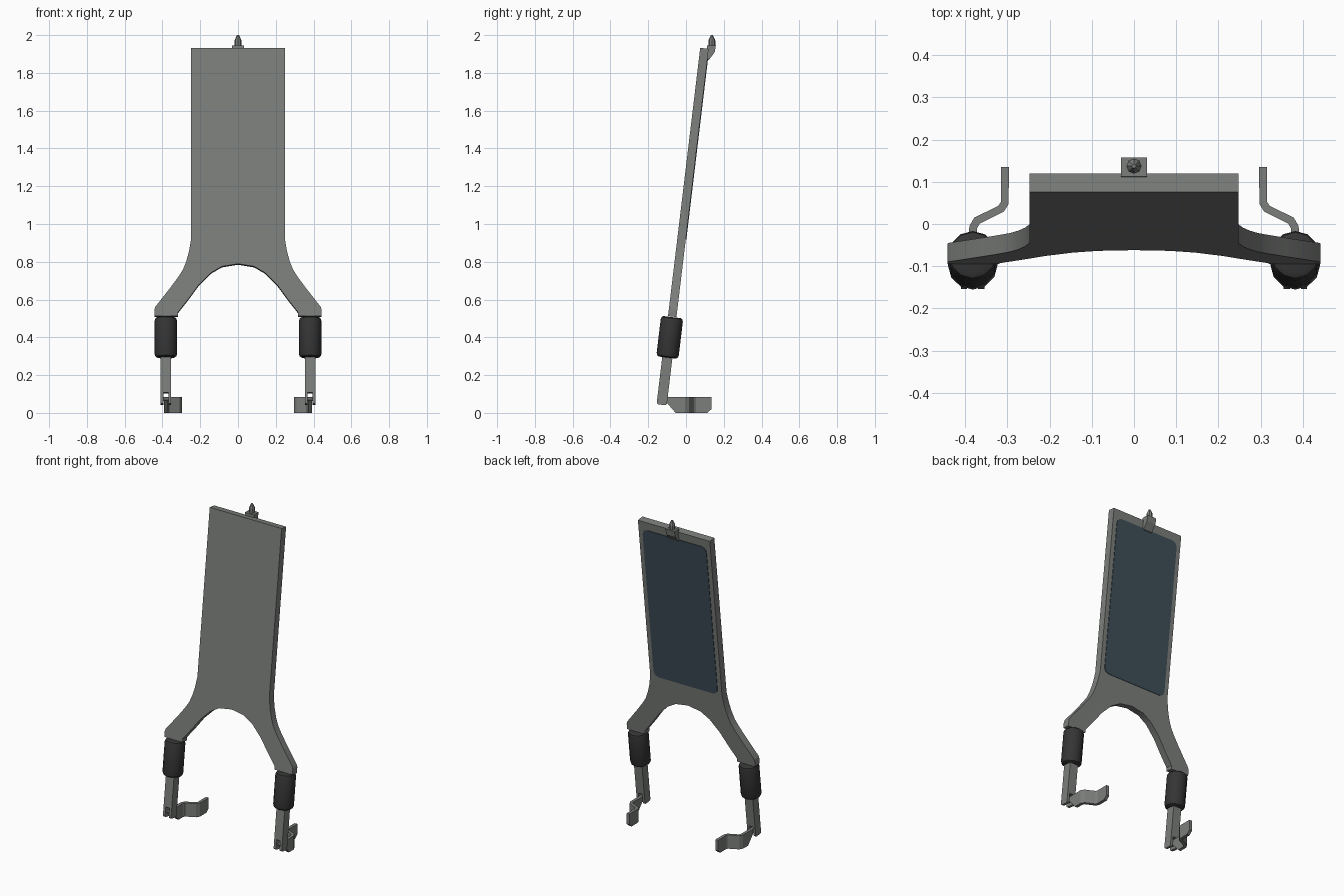
import bpy, bmesh, math
from mathutils import Matrix, Vector

if "Cube" in bpy.data.objects:
    bpy.data.objects.remove(bpy.data.objects["Cube"])

TILT = math.atan(0.12)
# leaning frame shared by board, legs and grips: local z runs up the board
LEAN = Matrix.Translation((0, -0.134, 0)) @ Matrix.Rotation(-TILT, 4, 'X')
K = 1 / math.cos(TILT)          # world height -> distance along the board


def material(name, rgb):
    m = bpy.data.materials.new(name)
    m.diffuse_color = (*rgb, 1)
    m.use_nodes = True
    m.node_tree.nodes["Principled BSDF"].inputs["Base Color"].default_value = m.diffuse_color
    return m


GREY = material("grey_metal", (0.20, 0.21, 0.20))
FOAM = material("black_foam", (0.035, 0.035, 0.035))
PAD = material("dark_blue_panel", (0.047, 0.077, 0.098))


def finish(name, bm, mat, matrix=Matrix(), smooth=False):
    bmesh.ops.recalc_face_normals(bm, faces=bm.faces)
    bm.transform(matrix)
    me = bpy.data.meshes.new(name)
    bm.to_mesh(me)
    bm.free()
    me.materials.append(mat)
    ob = bpy.data.objects.new(name, me)
    bpy.context.collection.objects.link(ob)
    if smooth:
        bpy.context.view_layer.objects.active = ob
        ob.select_set(True)
        bpy.ops.object.shade_smooth_by_angle(angle=math.radians(35))
        ob.select_set(False)
    return ob


def slab(points, start, depth):
    """Extrude a closed list of 3D points along a vector."""
    bm = bmesh.new()
    f = bm.faces.new([bm.verts.new(Vector(p) + Vector(start)) for p in points])
    ext = bmesh.ops.extrude_face_region(bm, geom=[f])
    bmesh.ops.translate(bm, vec=depth,
                        verts=[v for v in ext['geom'] if isinstance(v, bmesh.types.BMVert)])
    return bm


def lathe(profile, sides):
    """Closed solid of revolution from (radius, height) pairs."""
    bm = bmesh.new()
    rings = [[bm.verts.new((r * math.cos(2 * math.pi * i / sides),
                            r * math.sin(2 * math.pi * i / sides), z))
              for i in range(sides)] for r, z in profile]
    for a, b in zip(rings, rings[1:]):
        for i in range(sides):
            j = (i + 1) % sides
            bm.faces.new((a[i], a[j], b[j], b[i]))
    bm.faces.new(rings[0])
    bm.faces.new(rings[-1])
    return bm


# board with forked lower arms
half = [(0.248, 1.93), (0.248, 0.92), (0.259, 0.855), (0.274, 0.80), (0.292, 0.755),
        (0.318, 0.715), (0.36, 0.658), (0.437, 0.56), (0.442, 0.545), (0.442, 0.51),
        (0.318, 0.51), (0.318, 0.53), (0.265, 0.597), (0.21, 0.672), (0.145, 0.738),
        (0.085, 0.773), (0, 0.787)]
outline = half + [(-x, z) for x, z in reversed(half[:-1])]
finish("board", slab([(x, 0, z * K) for x, z in outline], (0, -0.0225, 0), (0, 0.045, 0)),
       GREY, LEAN, True)

# rounded panel on the back of the board
R, PW, Z0, Z1 = 0.035, 0.22, 0.92, 1.88
corners = [(PW - R, Z1 - R, 0), (-PW + R, Z1 - R, 90), (-PW + R, Z0 + R, 180), (PW - R, Z0 + R, 270)]
pts = []
for cx, cz, a0 in corners:
    for i in range(6):
        a = math.radians(a0 + 18 * i)
        pts.append((cx + R * math.cos(a), 0, (cz + R * math.sin(a)) * K))
finish("back_panel", slab(pts, (0, 0.0215, 0), (0, 0.004, 0)), PAD, LEAN)

# wedge bracket and pin at the top
wedge = [(0, 0.112, 1.945), (0, 0.158, 1.945), (0, 0.152, 1.91), (0, 0.121, 1.868), (0, 0.110, 1.868)]
finish("top_bracket", slab(wedge, (-0.031, 0, 0), (0.062, 0, 0)), GREY)
finish("top_pin", lathe([(0.018, 1.94), (0.018, 1.972), (0.013, 1.984), (0.005, 2.0)], 8),
       GREY, Matrix.Translation((0, 0.137, 0)))

CX = 0.382
for s, side in ((1, "right"), (-1, "left")):
    # foam grip sleeve
    g0, g1 = 0.293 * K, 0.507 * K
    finish("grip_" + side,
           lathe([(0.046, g0), (0.055, g0 + 0.006), (0.059, g0 + 0.018),
                  (0.059, g1 - 0.018), (0.055, g1 - 0.006), (0.046, g1)], 12),
           FOAM, LEAN @ Matrix.Translation((s * CX, 0, 0)), True)

    # square leg ending in a slotted fork
    b = 0.043
    leg = [(-0.028, 0.5), (0.028, 0.5), (0.028, b), (0.013, b), (0.013, 0.106),
           (-0.013, 0.106), (-0.013, b), (-0.028, b)]
    bm = slab([(s * (CX + x), 0, z * K) for x, z in leg], (0, -0.027, 0), (0, 0.054, 0))
    low = [e for e in bm.edges if all(v.co.z < b * K + 0.001 for v in e.verts)
           and abs(e.verts[0].co.x - e.verts[1].co.x) > 0.01]
    bmesh.ops.bevel(bm, geom=low, offset=0.01, segments=2, profile=0.5, affect='EDGES')
    finish("leg_" + side, bm, GREY, LEAN)

    # cross pin inside the fork
    turn = Matrix.Rotation(math.pi / 2, 4, 'Y')
    finish("fork_pin_" + side, lathe([(0.011, -0.02), (0.011, 0.02)], 8), GREY,
           LEAN @ Matrix.Translation((s * CX, 0, 0.074)) @ turn)

    # cranked foot strap: (x, y, underside height) stations
    st = [(0.381, -0.12, 0.075), (0.381, -0.055, 0), (0.381, -0.008, 0), (0.372, 0.008, 0),
          (0.315, 0.036, 0), (0.306, 0.050, 0), (0.306, 0.112, 0), (0.306, 0.135, 0.02)]
    bm = bmesh.new()
    rings = []
    for i, (x, y, zb) in enumerate(st):
        p = Vector((x, y))
        d_in = (p - Vector(st[max(i - 1, 0)][:2])).normalized()
        d_out = (Vector(st[min(i + 1, len(st) - 1)][:2]) - p).normalized()
        t = (d_in + d_out).normalized()
        n = Vector((t.y, -t.x)) * 0.0095
        rings.append([bm.verts.new((s * q.x, q.y, z)) for q, z in
                      ((p + n, zb), (p + n, 0.085), (p - n, 0.085), (p - n, zb))])
    for a, c in zip(rings, rings[1:]):
        for i in range(4):
            j = (i + 1) % 4
            bm.faces.new((a[i], a[j], c[j], c[i]))
    bm.faces.new(rings[0])
    bm.faces.new(rings[-1])
    finish("foot_strap_" + side, bm, GREY)
